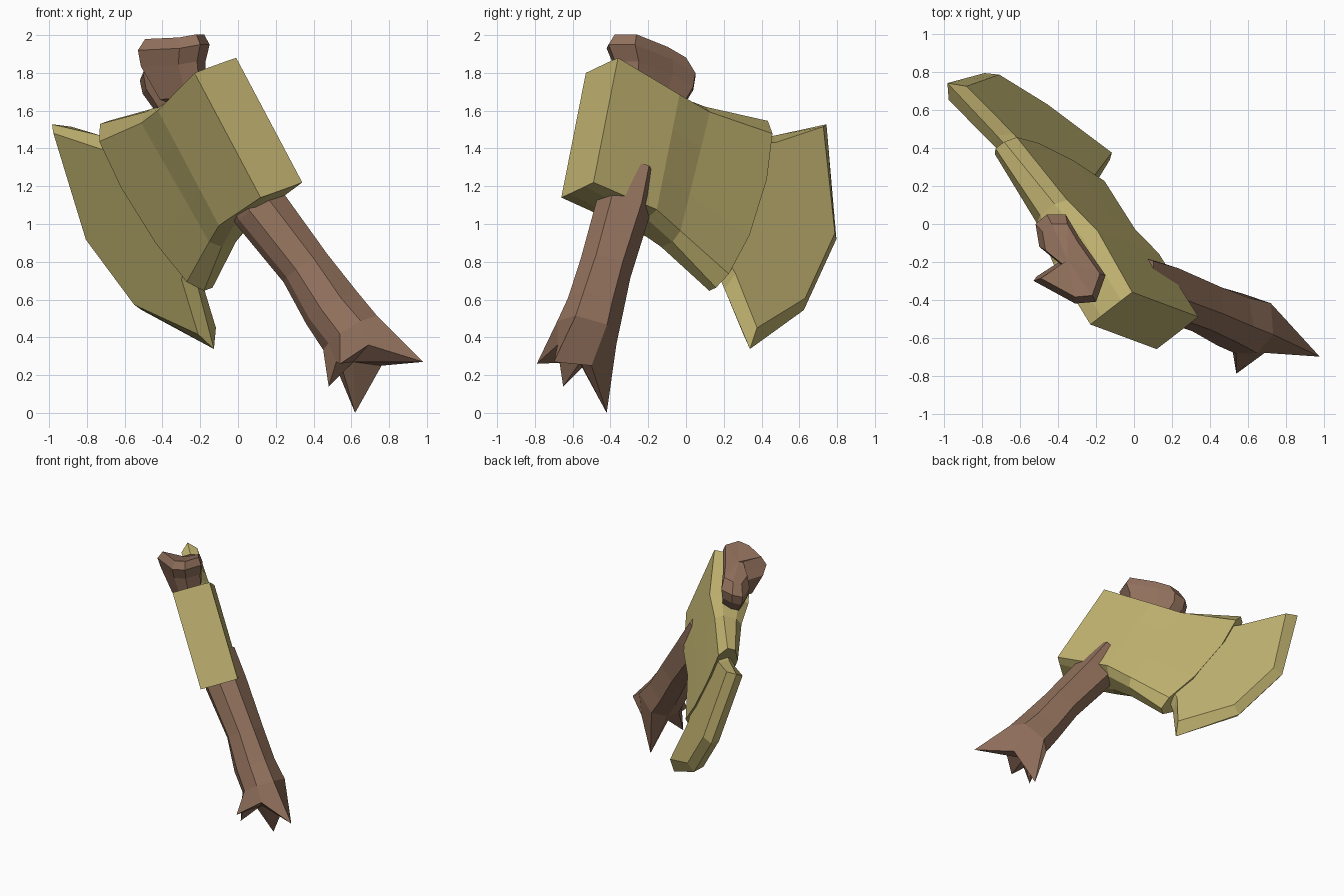
import bpy, bmesh, math, random
from mathutils import Vector

random.seed(4)
cube = bpy.data.objects.get("Cube")
if cube:
    bpy.data.objects.remove(cube)


def material(name, rgb):
    m = bpy.data.materials.new(name)
    m.use_nodes = True
    m.diffuse_color = (*rgb, 1)
    m.node_tree.nodes["Principled BSDF"].inputs["Base Color"].default_value = (*rgb, 1)
    return m


gold = material("dull gold", (0.52, 0.44, 0.16))
wood = material("brown wood", (0.28, 0.16, 0.105))

# Frame of the tilted axe: cutting direction, up along the head, thickness
ORIGIN = Vector((0.055, -0.51, 1.51))
THICK = Vector((0.22, 0.17, 0.08)).normalized()
UP = Vector((-0.35, 0.13, 0.66)).normalized()
CUT = UP.cross(THICK).normalized()


def place(a, h, c):
    return ORIGIN + CUT * a + UP * h + THICK * (c - 0.022 * a)


def loft(name, rings, mat, start=None, end=None):
    """Skin a list of rings; each end is closed flat or by a fan to a point."""
    bm = bmesh.new()
    loops = [[bm.verts.new(p) for p in ring] for ring in rings]
    n = len(loops[0])
    for lo, hi in zip(loops, loops[1:]):
        for i in range(n):
            j = (i + 1) % n
            bm.faces.new((lo[i], lo[j], hi[j], hi[i]))
    for loop, tip in ((loops[0], start), (loops[-1], end)):
        if tip is None:
            bm.faces.new(loop)
        else:
            v = bm.verts.new(tip)
            for i in range(n):
                bm.faces.new((loop[i], loop[(i + 1) % n], v))
    bmesh.ops.recalc_face_normals(bm, faces=bm.faces)
    mesh = bpy.data.meshes.new(name)
    bm.to_mesh(mesh)
    bm.free()
    mesh.materials.append(mat)
    obj = bpy.data.objects.new(name, mesh)
    bpy.context.collection.objects.link(obj)
    return obj


# Axe head: square poll narrowing to a ridged, curved cheek
def head_ring(a, half, side, ridge, ridge_half, bulge, tilt):
    right = [(ridge_half, ridge), (half, side), (half, side * 0.4),
             (half, -side * 0.4), (half, -side), (ridge_half, -ridge)]
    left = [(-c, h) for c, h in reversed(right)]
    return [place(a + tilt * h + bulge * (1 - (h / side) ** 2), h, c)
            for c, h in right + left]


loft("axe_head", [
    head_ring(0.0, 0.145, 0.379, 0.38, 0.07, 0, 0),
    head_ring(0.42, 0.152, 0.35, 0.38, 0.07, 0, 0),
    head_ring(0.64, 0.105, 0.37, 0.42, 0.05, 0, 0.05),
    head_ring(1.04, 0.076, 0.45, 0.535, 0.03, 0.06, 0.11),
], gold)

# Blade: flared plate with a bevelled rim
rim = [(1.15, 0.49), (1.465, 0.71), (1.66, 0.10), (1.545, -0.386),
       (1.225, -0.79), (1.03, -0.50), (0.85, -0.3), (0.85, 0.3)]
inner = [(1.13, 0.42), (1.41, 0.65), (1.605, 0.09), (1.50, -0.355),
         (1.205, -0.69), (1.04, -0.42), (0.87, -0.28), (0.87, 0.28)]
bend = [0, -0.01, 0, 0, 0.055, 0, 0, 0]


def blade_ring(outline, c):
    return [place(a, h, c + b) for (a, h), b in zip(outline, bend)]


loft("blade", [blade_ring(inner, -0.062), blade_ring(rim, 0),
               blade_ring(inner, 0.062)], gold)

# Handle: rough shaft flaring into root-like spikes
axis = Vector((0.51, -0.2, -0.835)).normalized()
side_a = Vector((0.78, -0.31, 0.55)).normalized()
side_b = axis.cross(side_a)
angles = [0, 45, 90, 125, 155, 190, 235, 300]


def shaft_ring(center, radius):
    ring = []
    for deg in angles:
        t = math.radians(deg)
        r = radius * random.uniform(0.95, 1.06)
        ring.append(Vector(center) + (side_a * math.cos(t) + side_b * math.sin(t)) * r)
    return ring


spikes = [(0.98, -0.70, 0.27), (0.69, -0.68, 0.36), (0.54, -0.79, 0.26),
          (0.52, -0.67, 0.27), (0.48, -0.65, 0.14), (0.55, -0.55, 0.24),
          (0.62, -0.42, 0.0), (0.76, -0.50, 0.25)]
shaft = [shaft_ring(c, r) for c, r in (
    ((0.0, -0.29, 1.27), 0.14),
    ((0.12, -0.34, 1.07), 0.155),
    ((0.36, -0.43, 0.76), 0.14),
    ((0.50, -0.49, 0.55), 0.16),
    ((0.60, -0.53, 0.42), 0.165))]
loft("handle", shaft + [[Vector(p) for p in spikes]], wood, end=(0.61, -0.56, 0.27))

# Handle top: lumpy knob with one side spike, sunk into the head
knob = [(-0.15, -0.27, 1.95), (-0.20, -0.41, 1.95), (-0.31, -0.42, 1.93),
        (-0.53, -0.30, 1.92), (-0.39, -0.21, 1.86), (-0.50, -0.12, 1.79),
        (-0.52, 0.00, 1.76), (-0.46, 0.05, 1.78), (-0.36, 0.05, 1.80),
        (-0.29, -0.07, 1.87)]
middle = sum((Vector(p) for p in knob), Vector()) / len(knob)


def knob_ring(scale, shift):
    return [middle + (Vector(p) - middle) * scale + Vector(shift) for p in knob]


loft("handle_top", [
    knob_ring(0.82, (0.01, -0.01, 0.07)),
    knob_ring(1.0, (0, 0, 0)),
    knob_ring(0.9, (0.0, 0.01, -0.08)),
    knob_ring(0.65, (0.06, -0.02, -0.24)),
], wood, start=middle + Vector((0.02, -0.02, 0.075)))
